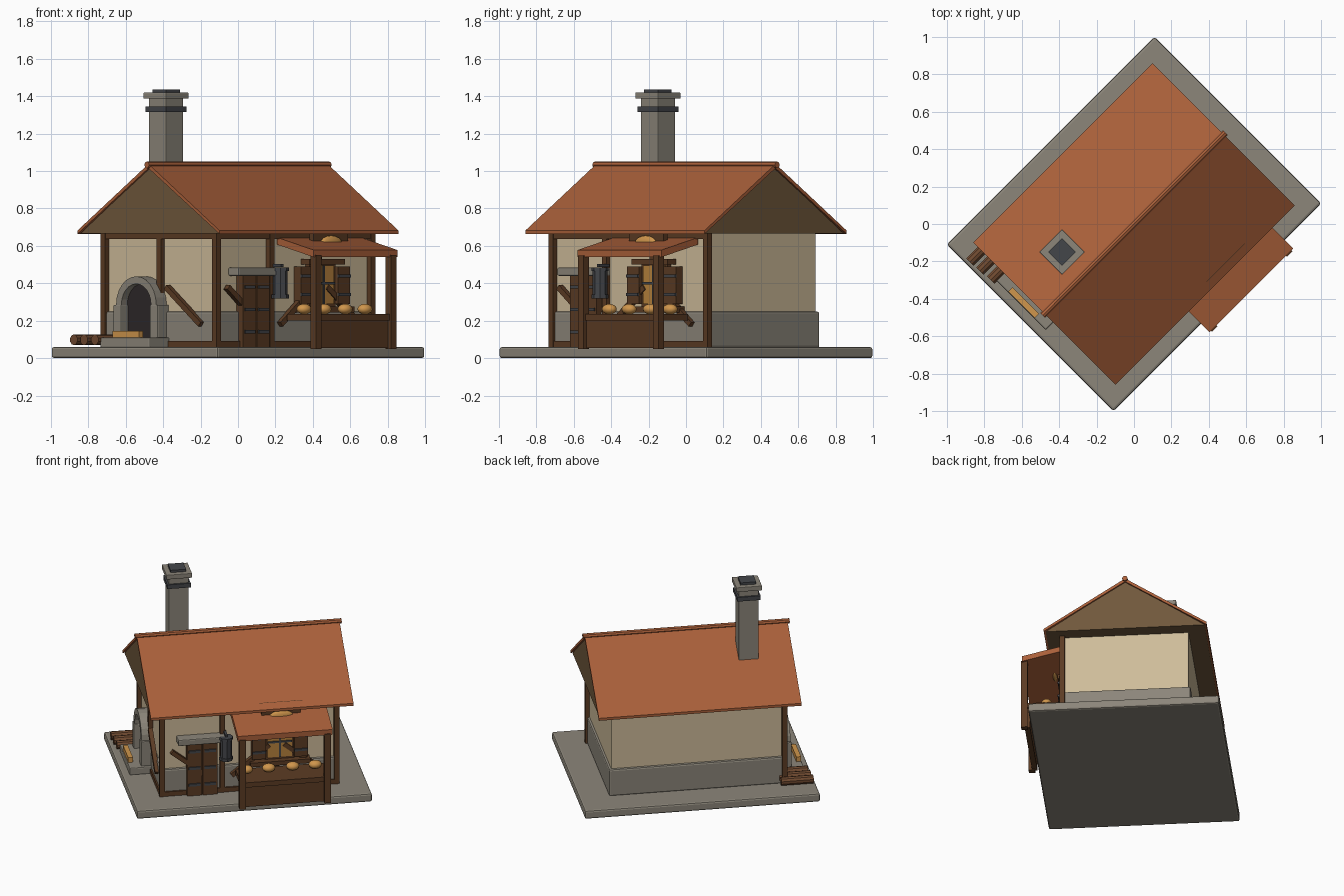
import bpy, bmesh, math
from mathutils import Matrix, Vector

if "Cube" in bpy.data.objects:
    bpy.data.objects.remove(bpy.data.objects["Cube"])

# The house is laid out along local axes (x = ridge) and turned 45 degrees about z
TURN = Matrix.Rotation(math.radians(45), 4, 'Z')


def lin(c):
    c /= 255
    return c / 12.92 if c <= 0.04045 else ((c + 0.055) / 1.055) ** 2.4


def material(name, r, g, b):
    m = bpy.data.materials.new(name)
    m.diffuse_color = (lin(r), lin(g), lin(b), 1)
    m.use_nodes = True
    m.node_tree.nodes["Principled BSDF"].inputs["Base Color"].default_value = m.diffuse_color
    return m


STONE = material("stone grey", 140, 134, 122)
ROOF = material("terracotta", 170, 96, 58)
PLASTER = material("cream plaster", 206, 188, 154)
WOOD = material("dark timber", 92, 60, 36)
GABLE = material("gable brown", 112, 88, 60)
IRON = material("iron", 68, 70, 74)
SOOT = material("soot", 46, 40, 42)
BREAD = material("bread gold", 208, 150, 76)
AMBER = material("amber glass", 186, 132, 62)
LOG = material("log brown", 112, 74, 48)


def finish(name, bm, mat, bevel=0, smooth=False):
    bmesh.ops.recalc_face_normals(bm, faces=bm.faces)
    bm.transform(TURN)
    me = bpy.data.meshes.new(name)
    bm.to_mesh(me)
    bm.free()
    me.materials.append(mat)
    ob = bpy.data.objects.new(name, me)
    bpy.context.collection.objects.link(ob)
    if bevel:
        mod = ob.modifiers.new("bevel", 'BEVEL')
        mod.width = bevel
        mod.segments = 2
    if smooth:
        for p in me.polygons:
            p.use_smooth = True
    return ob


def box(name, x, y, z, mat, bevel=0):
    """Box from (min, max) ranges."""
    bm = bmesh.new()
    size = [r[1] - r[0] for r in (x, y, z)]
    mid = [(r[1] + r[0]) / 2 for r in (x, y, z)]
    bmesh.ops.create_cube(bm, size=1, matrix=Matrix.Translation(mid) @ Matrix.Diagonal((*size, 1)))
    return finish(name, bm, mat, bevel)


def extrude_x(name, profile, x0, x1, mat):
    """Extrude a (y, z) outline along x."""
    bm = bmesh.new()
    f = bm.faces.new([bm.verts.new((x0, y, z)) for y, z in profile])
    r = bmesh.ops.extrude_face_region(bm, geom=[f])
    bmesh.ops.translate(bm, vec=(x1 - x0, 0, 0), verts=[v for v in r['geom'] if isinstance(v, bmesh.types.BMVert)])
    return finish(name, bm, mat)


def beam(name, a, b, t, mat):
    """Square bar of thickness t between two points."""
    a, b = Vector(a), Vector(b)
    bm = bmesh.new()
    q = (b - a).to_track_quat('Z', 'Y').to_matrix().to_4x4()
    bmesh.ops.create_cube(bm, size=1, matrix=Matrix.Translation((a + b) / 2) @ q
                          @ Matrix.Diagonal((t, t, (b - a).length, 1)))
    return finish(name, bm, mat)


def rod(name, a, b, r, mat, sides=10):
    a, b = Vector(a), Vector(b)
    bm = bmesh.new()
    q = (b - a).to_track_quat('Z', 'Y').to_matrix().to_4x4()
    bmesh.ops.create_cone(bm, cap_ends=True, segments=sides, radius1=r, radius2=r, depth=(b - a).length,
                          matrix=Matrix.Translation((a + b) / 2) @ q)
    return finish(name, bm, mat)


def around(c, h):
    return (c - h, c + h)


# Base slab, plinth and walls
box("base_slab", (-.785, .785), (-.63, .63), (0, .06), STONE, .012)
box("plinth", (-.588, .588), (-.425, .425), (.055, .25), STONE, .012)
box("walls", (-.572, .572), (-.41, .41), (.06, .68), PLASTER, .006)

# Roof with gable infill and ridge cap
extrude_x("gable_infill", [(-.525, .667), (.525, .667), (0, 1.02)], -.665, .665, GABLE)
extrude_x("roof", [(-.537, .664), (-.537, .682), (0, 1.038), (.537, .682), (.537, .664), (0, 1.015)],
          -.677, .677, ROOF)
rod("ridge_cap", (-.69, 0, 1.033), (.69, 0, 1.033), .018, ROOF, 8)
rod("eave_rod", (.055, -.485, .703), (.345, -.485, .703), .012, WOOD, 8)

# Chimney, stacked from the roof up
CX, CY = -.378, .166
for name, h, z, mat in (("chimney_shaft", .066, (.75, 1.40), STONE),
                        ("chimney_band", .078, (1.315, 1.345), IRON),
                        ("chimney_cap", .086, (1.387, 1.42), STONE),
                        ("chimney_mouth", .052, (1.41, 1.437), IRON)):
    box(name, around(CX, h), around(CY, h), z, mat, .004 if mat is STONE else 0)

# Timber frame on the front and left walls
for i, (x, y) in enumerate(((-.583, -.422), (-.18, -.422), (.18, -.422), (.583, -.422),
                            (-.583, 0), (-.583, .422))):
    box(f"wall_post_{i}", around(x, .017), around(y, .017), (.06, .67), WOOD)
for label, z in (("sill", (.06, .092)), ("top", (.638, .668))):
    box(f"front_{label}_beam", (-.583, .583), (-.437, -.405), z, WOOD)
    box(f"left_{label}_beam", (-.598, -.565), (-.422, .422), z, WOOD)
for i, (x0, z0, x1, z1) in enumerate(((-.52, .38, -.27, .18), (-.12, .18, .13, .38), (.23, .38, .48, .18))):
    beam(f"front_brace_{i}", (x0, -.436, z0), (x1, -.436, z1), .03, WOOD)
beam("left_brace", (-.597, -.06, .38), (-.597, -.32, .18), .03, WOOD)

# Stone oven: arch, dark mouth, hearth and plank
OY, SPRING = .12, .285


def arch(r, steps=12):
    return [(OY + r * math.cos(math.pi * i / steps), SPRING + r * math.sin(math.pi * i / steps))
            for i in range(steps + 1)]


inner, outer = arch(.112), arch(.152)
ring = [(OY + .152, .07)] + outer + [(OY - .152, .07), (OY - .112, .07)] + inner[::-1] + [(OY + .112, .07)]
extrude_x("oven_arch", ring, -.65, -.57, STONE)
for s in (-1, 1):
    box("oven_pillar", (-.655, -.57), around(OY + s * .138, .03), (.07, .285), STONE, .005)
extrude_x("oven_mouth", [(OY + .115, .07)] + arch(.115) + [(OY - .115, .07)], -.605, -.57, SOOT)
box("hearth", (-.735, -.57), around(OY, .188), (.055, .11), STONE, .008)
box("hearth_plank", around(-.714, .016), around(OY, .1), (.11, .145), BREAD)

# Firewood beside the oven
for i, (y, end) in enumerate(((.477, -.765), (.405, -.76), (.33, -.753))):
    rod(f"firewood_{i}", (end, y, .098), (-.55, y, .098), .029, LOG, 10)

# Double door with iron straps and stone lintel
for i, x in enumerate(((-.42, -.322), (-.316, -.218))):
    box(f"door_leaf_{i}", x, (-.458, -.41), (.06, .44), WOOD)
    for z in (.14, .26, .38):
        box("door_strap", (x[0] + .01, x[1] - .01), (-.466, -.45), around(z, .009), IRON)
box("door_lintel", (-.485, -.16), (-.49, -.41), (.44, .485), STONE, .008)

# Hanging lantern on the middle post
LX, LY = -.165, -.485
rod("lantern_body", (LX, LY, .325), (LX, LY, .475), .039, IRON, 8)
for z in (.32, .465):
    rod("lantern_rim", (LX, LY, z), (LX, LY, z + .02), .046, IRON, 8)
beam("lantern_bracket", (LX, -.42, .495), (LX, -.5, .495), .016, IRON)

# Window with glass, bars, shutters and boards
WX = .2
box("window_frame", around(WX, .098), (-.438, -.405), (.275, .51), WOOD)
box("window_glass", around(WX, .082), (-.444, -.43), (.29, .495), AMBER)
box("window_bar_upright", around(WX, .006), (-.452, -.44), (.29, .495), IRON)
box("window_bar_cross", around(WX, .082), (-.452, -.44), around(.4, .006), IRON)
for s in (-1, 1):
    box("shutter", around(WX + s * .14, .045), (-.462, -.41), (.29, .49), WOOD)
    for z in (.34, .44):
        box("shutter_strap", around(WX + s * .14, .045), (-.47, -.455), around(z, .008), IRON)
box("window_head", around(WX, .135), (-.475, -.41), (.5, .53), WOOD)
box("window_sill", around(WX, .2), (-.48, -.41), (.245, .275), WOOD)

# Sign with a loaf above the awning
box("sign_board", around(WX, .13), (-.5, -.47), (.625, .665), WOOD)
bm = bmesh.new()
bmesh.ops.create_uvsphere(bm, u_segments=16, v_segments=8, radius=1,
                          matrix=Matrix.Translation((WX, -.505, .615)) @ Matrix.Diagonal((.08, .02, .04, 1)))
finish("sign_loaf", bm, BREAD, smooth=True)

# Market stall: posts, counter and sloping awning
for x in (-.092, .475):
    box("stall_post", around(x, .021), around(-.682, .021), (.05, .55), WOOD)
box("counter_panel", (-.09, .475), (-.68, -.645), (.055, .21), WOOD)
box("counter_top", (-.1, .485), (-.69, -.47), (.2, .235), WOOD)
extrude_x("awning", [(-.695, .54), (-.695, .578), (-.42, .645), (-.42, .607)], -.124, .51, ROOF)

# Loaves on the counter
for i, x in enumerate((-.04, .11, .27, .42)):
    bm = bmesh.new()
    bmesh.ops.create_uvsphere(bm, u_segments=14, v_segments=8, radius=1,
                              matrix=Matrix.Translation((x, -.54, .262)) @ Matrix.Diagonal((.044, .036, .028, 1)))
    finish(f"loaf_{i}", bm, BREAD, smooth=True)
